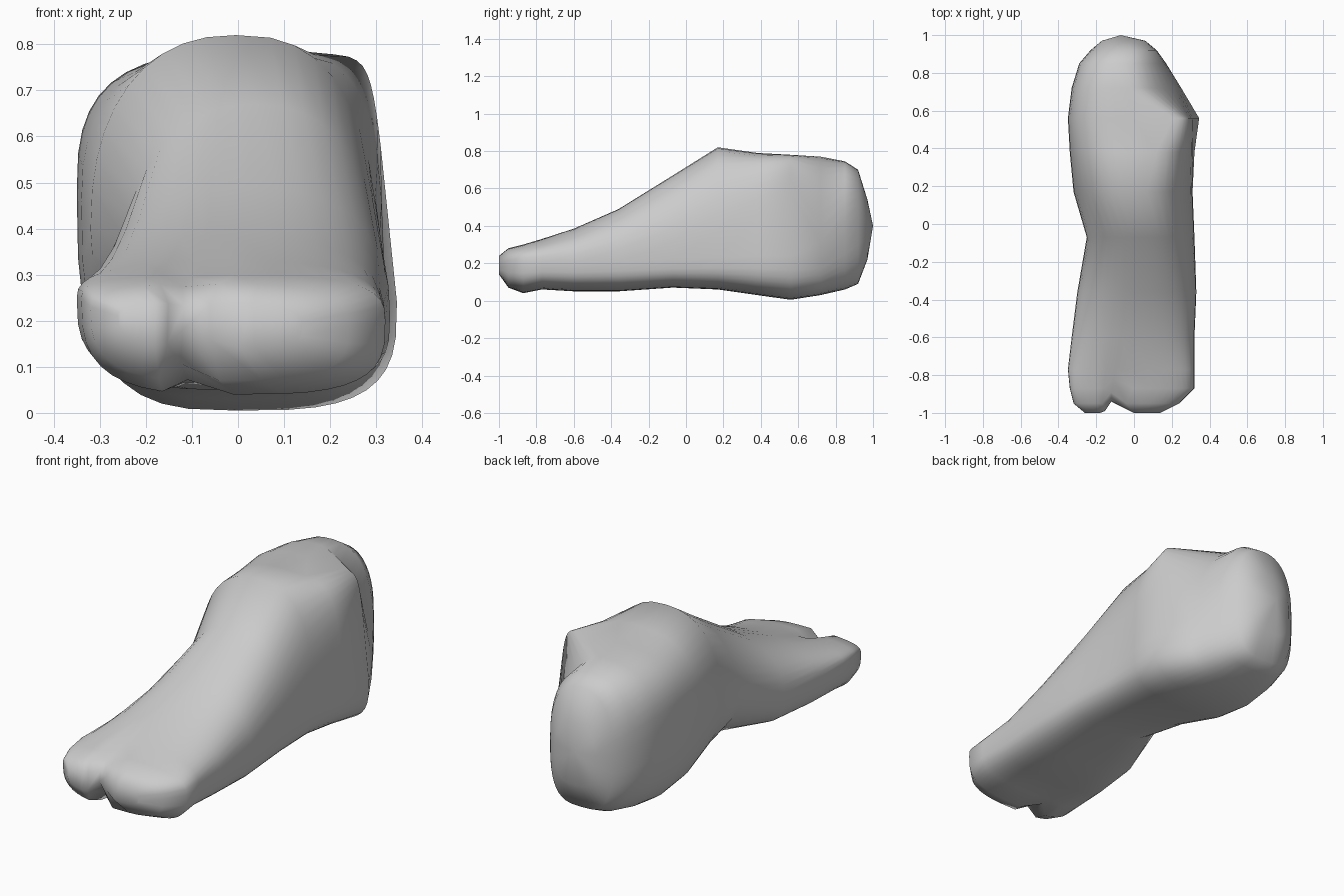
import bpy, bmesh, math

cube = bpy.data.objects.get("Cube")
if cube:
    bpy.data.objects.remove(cube, do_unlink=True)

# Single skin colour
skin = bpy.data.materials.new("plain grey")
skin.use_nodes = True
grey = (0.6, 0.6, 0.6, 1)
skin.diffuse_color = grey
skin.node_tree.nodes["Principled BSDF"].inputs["Base Color"].default_value = grey

# Cross-sections from toes to heel:
# y, inner x, outer x, sole z, inner and outer widest z, top z,
# inner and outer squareness of the upper half
SECTIONS = [
    (-1, -.26, .14, .14, .21, .18, .24, 3, 3),
    (-.95, -.32, .24, .07, .23, .19, .28, 3, 3),
    (-.87, -.34, .32, .04, .25, .2, .3, 3, 3),
    (-.77, -.35, .32, .06, .25, .2, .33, 2.6, 2.8),
    (-.6, -.33, .32, .05, .24, .2, .385, 2.3, 2.5),
    (-.36, -.3, .33, .05, .24, .21, .49, 2.2, 2.5),
    (-.07, -.25, .32, .07, .32, .22, .67, 2.1, 2.4),
    (.17, -.32, .31, .06, .4, .23, .82, 2.3, 2.6),
    (.38, -.34, .32, .03, .46, .24, .79, 2.5, 4),
    (.56, -.35, .345, .005, .48, .24, .78, 2.9, 8),
    (.72, -.33, .25, .03, .46, .24, .77, 2.7, 1.9),
    (.85, -.29, .17, .06, .43, .34, .745, 2.6, 2.4),
    (.92, -.23, .12, .09, .4, .4, .7, 2.4, 2.4),
    (.97, -.17, .06, .22, .4, .4, .54, 2, 2),
]
HALF = 20                      # columns across each section
COUNT = 2 * HALF
CLEFT_X = -.1                  # gap beside the big toe


def power(value, n):
    return math.copysign(abs(value) ** (2 / n), value)


def section_point(sec, i):
    """Point i of a rounded section, pulled back at the toe cleft."""
    y, inner, outer, sole, mid_in, mid_out, top, n_in, n_out = sec
    a = math.pi * i / HALF
    c, s = math.cos(a), math.sin(a)
    outside, upper = c > 0, i <= HALF
    if upper:
        n = n_out if outside else n_in
    else:
        # The sole is rounder under the arch on the inner side
        arch = max(0, 1 - abs(y - .03) / .35)
        n = 3.3 if outside else 3.1 - 1.7 * arch
    mid = mid_out if outside else mid_in
    x = (inner + outer) / 2 + power(c, n) * (outer - inner) / 2
    s = power(s, n) if abs(s) > 1e-6 else 0
    z = mid + s * (top - mid if upper else mid - sole)
    # Outer ankle ridge leans inward towards its top
    if upper and outside:
        x -= .055 * s * c * max(0, 1 - abs(y - .56) / .25)
    # Big toe gap fades out towards the ball of the foot
    near = max(0, 1 - abs(x - CLEFT_X) / .06)
    front = max(0, min(1, (-.75 - y) / .2))
    y += .09 * near * front
    z += (-.01 if upper else .06) * near * front
    return x, y, z


bm = bmesh.new()
rings = [[bm.verts.new(section_point(sec, i)) for i in range(COUNT)]
         for sec in SECTIONS]

# Skin between neighbouring sections
for a, b in zip(rings, rings[1:]):
    for i in range(COUNT):
        j = (i + 1) % COUNT
        bm.faces.new((a[i], a[j], b[j], b[i]))

# Toe tips: strips joining upper and lower edges
tip = rings[0]
for i in range(HALF):
    top, bottom = (tip[i], tip[i + 1]), (tip[-i - 1], tip[-i])
    corners = list(dict.fromkeys((*top, *bottom)))
    bm.faces.new(corners)

# Heel tip: fan to one point
heel = bm.verts.new((-.07, 1, .4))
for i in range(COUNT):
    bm.faces.new((rings[-1][i], rings[-1][(i + 1) % COUNT], heel))

bmesh.ops.recalc_face_normals(bm, faces=bm.faces)
mesh = bpy.data.meshes.new("foot")
bm.to_mesh(mesh)
bm.free()
mesh.materials.append(skin)

foot = bpy.data.objects.new("foot", mesh)
bpy.context.collection.objects.link(foot)
bpy.context.view_layer.objects.active = foot
foot.select_set(True)
bpy.ops.object.shade_smooth()
